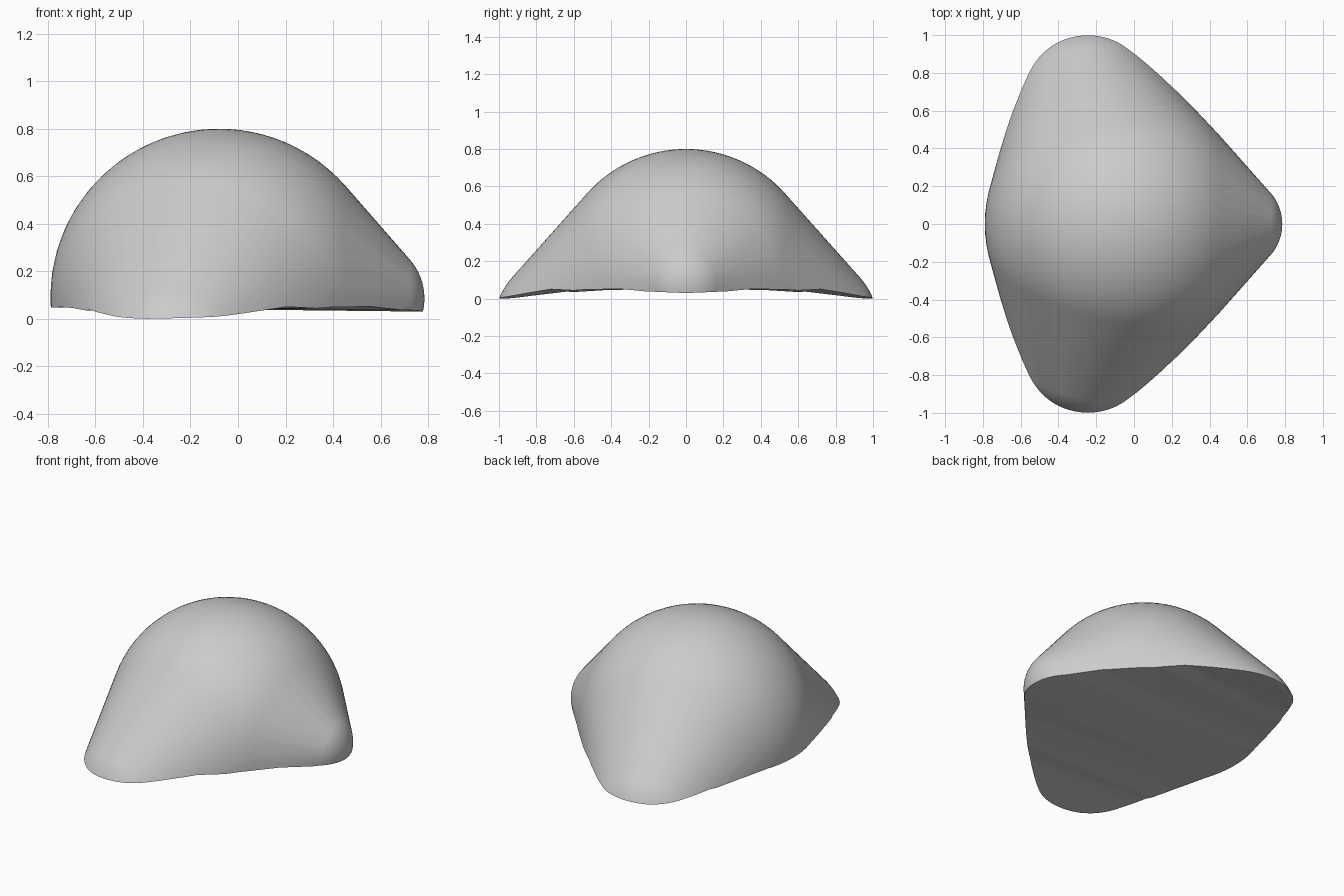
import bpy
import bmesh
import math
from mathutils import Matrix

default_cube = bpy.data.objects.get("Cube")
if default_cube:
    bpy.data.objects.remove(default_cube, do_unlink=True)


def link_mesh(name, bm):
    bmesh.ops.recalc_face_normals(bm, faces=bm.faces[:])
    mesh = bpy.data.meshes.new(name)
    bm.to_mesh(mesh)
    bm.free()
    obj = bpy.data.objects.new(name, mesh)
    obj.data.materials.append(grey)
    bpy.context.collection.objects.link(obj)
    return obj


# Material
grey = bpy.data.materials.new("light_grey")
grey.use_nodes = True
colour = (0.6, 0.6, 0.6, 1)
grey.diffuse_color = colour
grey.node_tree.nodes["Principled BSDF"].inputs["Base Color"].default_value = colour

# Shell: a taut skin around a big dome, a small nose and two side lobes
balls = [
    (0.71, (-0.08, 0, 0.09)),
    (0.25, (0.535, 0, 0.085)),
    (0.39, (-0.24, 0.638, -0.145)),
    (0.39, (-0.24, -0.638, -0.145)),
]
bm = bmesh.new()
for radius, centre in balls:
    bmesh.ops.create_icosphere(bm, subdivisions=5, radius=radius,
                               matrix=Matrix.Translation(centre))
bmesh.ops.delete(bm, geom=bm.edges[:] + bm.faces[:], context='EDGES_FACES')
bmesh.ops.convex_hull(bm, input=bm.verts[:])
loose = [v for v in bm.verts if not v.link_faces]
bmesh.ops.delete(bm, geom=loose, context='VERTS')
shell = link_mesh("domed_shell", bm)

# Cutter: arched underside, ruled between the back rim and the nose-side rim
# Each half station: y, back x, back z, nose-side x, nose-side z
half = [
    (0, -0.79, 0.048, 0.785, 0.03),
    (0.2, -0.76, 0.048, 0.70, 0.037),
    (0.4, -0.71, 0.046, 0.53, 0.051),
    (0.6, -0.65, 0.035, 0.33, 0.044),
    (0.8, -0.57, 0.018, 0.13, 0.038),
    (0.9, -0.48, 0.006, 0.0, 0.02),
    (0.97, -0.38, 0.0, -0.1, 0.008),
    (1.1, -0.38, -0.004, -0.1, 0.004),
]
stations = [(-y, *rim) for y, *rim in half[:0:-1]] + half
reach = 1.0
bm = bmesh.new()
rows = []
for y, xa, za, xb, zb in stations:
    slope = (zb - za) / (xb - xa)
    top = [(x, y, za + slope * (x - xa)) for x in (-reach, reach)]
    corners = top + [(reach, y, -reach), (-reach, y, -reach)]
    rows.append([bm.verts.new(c) for c in corners])
for a, b in zip(rows, rows[1:]):
    for i in range(4):
        j = (i + 1) % 4
        bm.faces.new((a[i], a[j], b[j], b[i]))
bm.faces.new(rows[0])
bm.faces.new(rows[-1])
bmesh.ops.triangulate(bm, faces=bm.faces[:])
cutter = link_mesh("underside_cutter", bm)
cutter.hide_render = True

# Trim the underside, then smooth the skin and keep the rim sharp
trim = shell.modifiers.new("trim_underside", 'BOOLEAN')
trim.operation = 'DIFFERENCE'
trim.solver = 'EXACT'
trim.object = cutter
bpy.ops.object.select_all(action='DESELECT')
shell.select_set(True)
bpy.context.view_layer.objects.active = shell
bpy.ops.object.modifier_apply(modifier=trim.name)
bpy.data.objects.remove(cutter, do_unlink=True)
bpy.ops.object.shade_smooth_by_angle(angle=math.radians(35))
